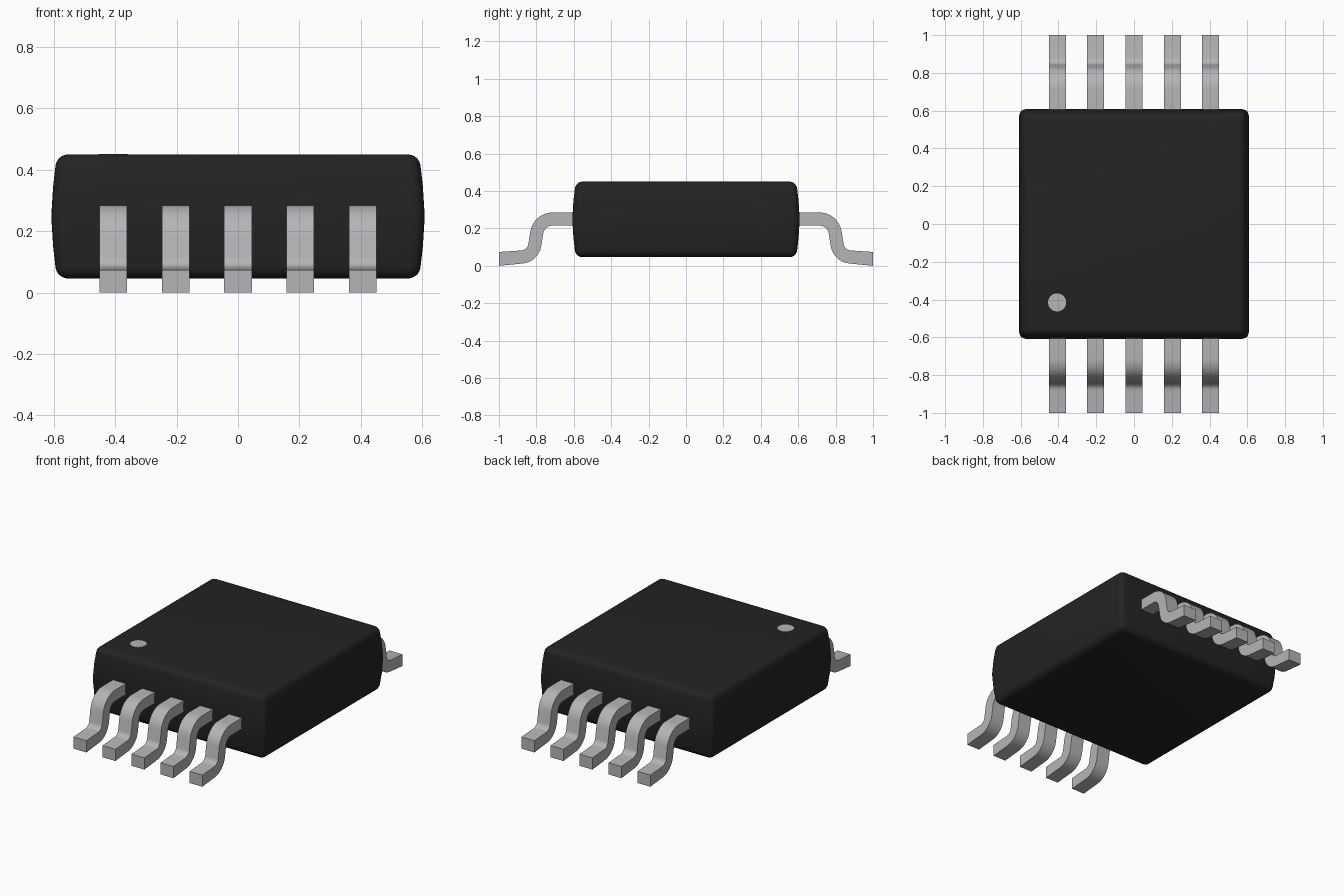
import bpy, bmesh, math
from mathutils import Vector

if "Cube" in bpy.data.objects:
    bpy.data.objects.remove(bpy.data.objects["Cube"])


def material(name, color):
    m = bpy.data.materials.new(name)
    m.diffuse_color = (*color, 1)
    m.use_nodes = True
    m.node_tree.nodes["Principled BSDF"].inputs["Base Color"].default_value = m.diffuse_color
    return m


BLACK = material("black_plastic", (0.017, 0.017, 0.017))
METAL = material("silver_metal", (0.46, 0.46, 0.48))


def finish(bm, name, mat, angle=35):
    bmesh.ops.recalc_face_normals(bm, faces=bm.faces)
    me = bpy.data.meshes.new(name)
    bm.to_mesh(me)
    bm.free()
    me.materials.append(mat)
    ob = bpy.data.objects.new(name, me)
    bpy.context.collection.objects.link(ob)
    bpy.ops.object.select_all(action='DESELECT')
    ob.select_set(True)
    bpy.context.view_layer.objects.active = ob
    bpy.ops.object.shade_smooth_by_angle(angle=math.radians(angle))
    return ob


# Moulded body: stacked square rings bulging at the middle, rounded edges
bm = bmesh.new()
rings = []
for z, h in [(0.046, 0.590), (0.15, 0.602), (0.248, 0.608), (0.346, 0.602), (0.45, 0.590)]:
    rings.append([bm.verts.new((sx * h, sy * h, z))
                  for sx, sy in ((-1, -1), (1, -1), (1, 1), (-1, 1))])
for a, b in zip(rings, rings[1:]):
    for i in range(4):
        j = (i + 1) % 4
        bm.faces.new((a[i], a[j], b[j], b[i]))
bm.faces.new(rings[0][::-1])
bm.faces.new(rings[-1])
bmesh.ops.recalc_face_normals(bm, faces=bm.faces)
sharp = [e for e in bm.edges if e.calc_face_angle() > math.radians(40)]
bmesh.ops.bevel(bm, geom=sharp, offset=0.036, segments=5, profile=0.5, affect='EDGES')
finish(bm, "body", BLACK)


# Gull-wing lead: centre line with filleted corners, offset to a thick strip
def fillet(p0, p1, p2, r, n=8):
    a, b = (p0 - p1).normalized(), (p2 - p1).normalized()
    half = a.angle(b) / 2
    c = p1 + (a + b).normalized() * r / math.sin(half)
    t = r / math.tan(half)
    s, e = p1 + a * t - c, p1 + b * t - c
    total = s.angle(e)
    return [c + (s * math.sin((1 - k / n) * total) + e * math.sin(k / n * total)) / math.sin(total)
            for k in range(n + 1)]


path = [Vector((y, z, 0)) for y, z in ((0.56, 0.25), (0.786, 0.25), (0.818, 0.052), (1.0, 0.037))]
line = ([path[0]] + fillet(path[0], path[1], path[2], 0.085)
        + fillet(path[1], path[2], path[3], 0.075) + [path[3]])
THICK, WIDTH, PITCH = 0.07, 0.09, 0.203


def lead(name, x, side):
    bm = bmesh.new()
    prev = None
    for i, p in enumerate(line):
        d = (line[min(i + 1, len(line) - 1)] - line[max(i - 1, 0)]).normalized()
        n = Vector((-d.y, d.x, 0)) * THICK / 2
        if i == len(line) - 1:
            n = Vector((0, THICK / 2 + 0.002, 0))
        ring = [bm.verts.new((x + sx * WIDTH / 2, side * q.x, q.y))
                for sx, q in ((-1, p - n), (1, p - n), (1, p + n), (-1, p + n))]
        if prev:
            for k in range(4):
                j = (k + 1) % 4
                bm.faces.new((prev[k], prev[j], ring[j], ring[k]))
        else:
            bm.faces.new(ring)
        prev = ring
    bm.faces.new(prev)
    finish(bm, name, METAL)


for i in range(5):
    lead(f"front_lead_{i + 1}", (i - 2) * PITCH, -1)
    lead(f"back_lead_{i + 1}", (i - 2) * PITCH, 1)

# Pin-one marker: thin disc on the top
bm = bmesh.new()
bmesh.ops.create_cone(bm, cap_ends=True, segments=32, radius1=0.048, radius2=0.048, depth=0.006)
bmesh.ops.translate(bm, verts=bm.verts, vec=(-0.407, -0.415, 0.449))
finish(bm, "marker_dot", METAL)
